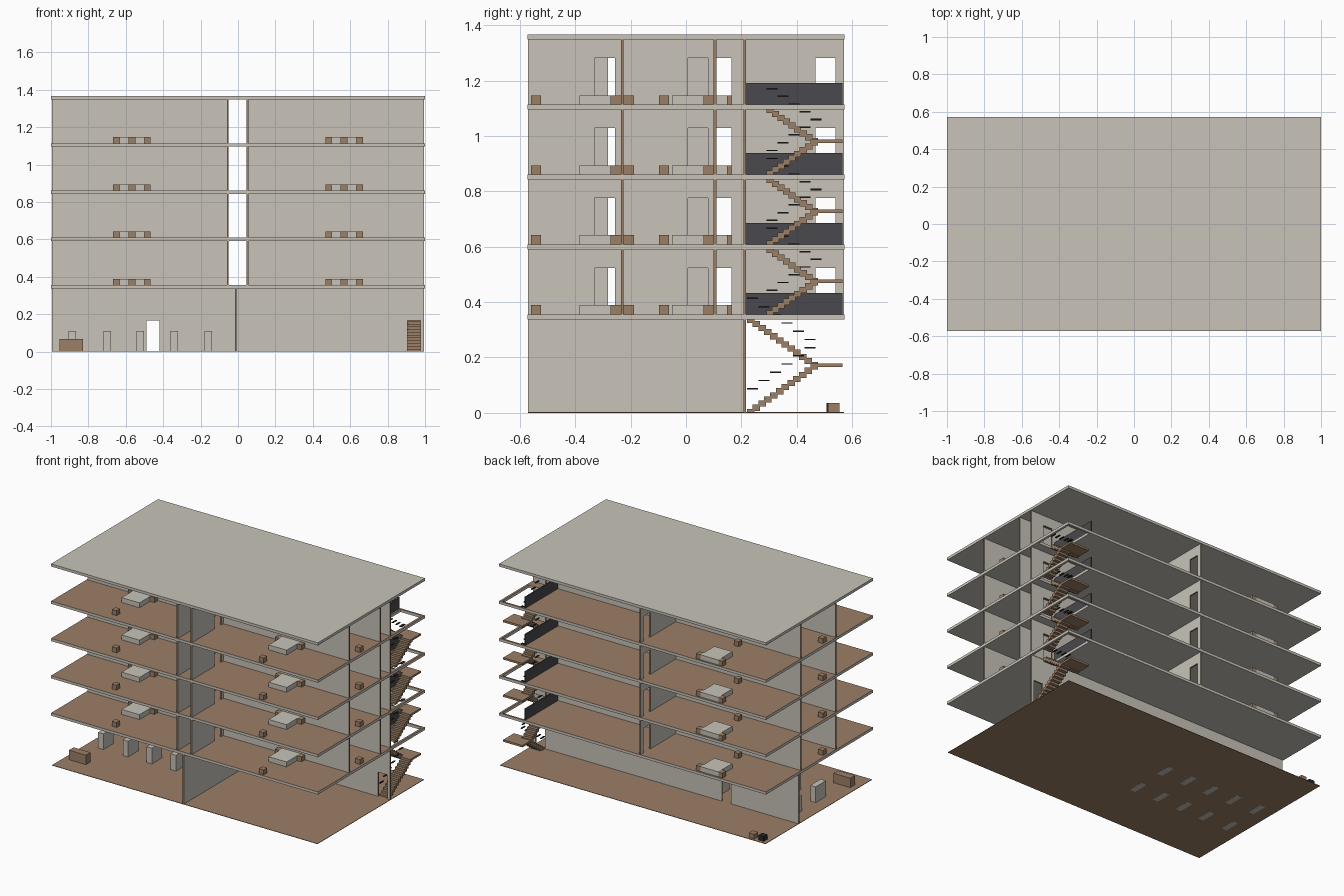
import bpy, bmesh
from mathutils import Matrix, Vector

cube = bpy.data.objects.get("Cube")
if cube:
    bpy.data.objects.remove(cube, do_unlink=True)


def material(name, r, g, b):
    m = bpy.data.materials.new(name)
    m.use_nodes = True
    m.diffuse_color = (r, g, b, 1)
    m.node_tree.nodes["Principled BSDF"].inputs["Base Color"].default_value = (r, g, b, 1)
    return m


PLASTER = material("pale plaster", 0.58, 0.55, 0.49)
WOOD = material("warm brown", 0.33, 0.215, 0.135)
CHARCOAL = material("charcoal", 0.067, 0.066, 0.075)
BLACK = material("black metal", 0.02, 0.02, 0.022)


def build(name, boxes, mats, rule=None):
    """Object made of boxes (x0, x1, y0, y1, z0, z1); rule picks a slot from a face normal."""
    bm = bmesh.new()
    for x0, x1, y0, y1, z0, z1 in boxes:
        centre = Vector((x0 + x1, y0 + y1, z0 + z1)) / 2
        size = Vector((x1 - x0, y1 - y0, z1 - z0))
        bmesh.ops.create_cube(bm, size=1, matrix=Matrix.LocRotScale(centre, None, size))
    bm.normal_update()
    if rule:
        for f in bm.faces:
            f.material_index = rule(f.normal)
    me = bpy.data.meshes.new(name)
    bm.to_mesh(me)
    bm.free()
    for m in mats:
        me.materials.append(m)
    ob = bpy.data.objects.new(name, me)
    bpy.context.collection.objects.link(ob)
    return ob


HX, HY = 1.0, 0.573
SLAB = 0.018
DOOR = 0.167
WALL = 0.01
TOPS = [0.356 + 0.2525 * i for i in range(5)]


def wall(name, axis, at, a, b, z0, z1, doors=()):
    """Thin wall along an axis with door gaps; ends and jambs are brown."""
    spans, start = [], a
    for d0, d1 in doors:
        spans += [(start, d0, z0), (d0, d1, z0 + DOOR)]
        start = d1
    spans.append((start, b, z0))
    lo, hi = at - WALL / 2, at + WALL / 2
    if axis == "x":
        boxes = [(s, e, lo, hi, z, z1) for s, e, z in spans]
        side = lambda n: 0 if abs(n.y) > 0.5 else 1
    else:
        boxes = [(lo, hi, s, e, z, z1) for s, e, z in spans]
        side = lambda n: 0 if abs(n.x) > 0.5 else 1
    build(name, boxes, [PLASTER, WOOD], side)


# Ground plate, upper floors with a stair opening, and roof
build("ground_plate", [(-0.995, 0.995, -0.57, 0.57, 0, 0.003)], [WOOD])
X0, X1, Y1 = 0.825, 0.985, 0.56
for i, top in enumerate(TOPS[:4]):
    y0 = 0.22 if i == 0 else 0.275
    z = top - SLAB
    build(f"floor_slab_{i + 1}",
          [(-HX, X0, -HY, HY, z, top), (X0, HX, -HY, y0, z, top),
           (X1, HX, y0, HY, z, top), (X0, X1, Y1, HY, z, top)],
          [PLASTER, WOOD], lambda n: 1 if n.z > 0.5 else 0)
build("roof_slab", [(-HX, HX, -HY, HY, TOPS[4] - SLAB, TOPS[4])], [PLASTER])

# Ground floor walls
g_top = TOPS[0] - SLAB
wall("ground_long_wall", "x", 0.212, -0.995, 0.995, 0, g_top, [(-0.49, -0.42), (0.905, 0.975)])
wall("ground_cross_wall", "y", -0.012, -0.57, 0.207, 0, g_top)

# Upper floor walls
for i in range(4):
    z0, z1 = TOPS[i], TOPS[i + 1] - SLAB
    n = i + 1
    wall(f"right_cross_wall_{n}", "y", -0.055, -0.57, 0.57, z0, z1,
         [(-0.282, -0.21), (0.093, 0.165), (0.468, 0.54)])
    wall(f"left_cross_wall_{n}", "y", 0.05, -0.57, 0.11, z0, z1,
         [(-0.33, -0.257), (0.008, 0.08)])
    for y in (-0.185, 0.19):
        wall(f"right_room_wall_{n}", "x", y, -0.995, -0.06, z0, z1)
    for y in (-0.23, 0.105):
        wall(f"left_room_wall_{n}", "x", y, 0.055, 0.995, z0, z1)
    wall(f"corridor_wall_{n}", "x", 0.212, 0.05, 0.995, z0, z1, [(0.83, 0.9)])
    build(f"stair_guard_{n}", [(0.807, 0.813, 0.217, 0.565, z0, z0 + 0.077)], [CHARCOAL])


# Bedroom furniture: bed against the wall, two bedside boxes, one box opposite
def bedroom(tag, cx, head, z):
    h = z + 0.033
    build("bed_" + tag, [(cx - 0.067, cx + 0.067, head - 0.15, head, z, h)], [PLASTER])
    boxes = [(cx + s * 0.082 - 0.018, cx + s * 0.082 + 0.018, head - 0.037, head, z, h) for s in (-1, 1)]
    boxes.append((cx - 0.018, cx + 0.018, head - 0.325, head - 0.288, z, h))
    build("bedside_boxes_" + tag, boxes, [WOOD])


for i in range(4):
    z = TOPS[i]
    for k in range(3):
        bedroom(f"right_{i + 1}_{k + 1}", -0.567, -0.19 + 0.375 * k, z)
    for k in range(2):
        bedroom(f"left_{i + 1}_{k + 1}", 0.567, -0.235 + 0.335 * k, z)
    build(f"end_boxes_{i + 1}",
          [(s * 0.965 - 0.018, s * 0.965 + 0.018, -0.098, -0.062, z, z + 0.033) for s in (-1, 1)],
          [WOOD])


# Stairs: two opposed flights with a landing, plus short rail bars
def stairs(tag, z0, z1, y0, steps):
    mid, y_land = (z0 + z1) / 2, 0.47
    run = (y_land - y0) / steps
    rise = (mid - z0) / steps
    treads, bars = [], []
    for k in range(steps):
        y = y0 + run * k
        up = z0 + rise * (k + 1)
        down = z1 - rise * k
        treads.append((0.905, 0.975, y, y + run * 1.3, max(z0, up - 0.022), up))
        treads.append((0.83, 0.9, y, y + run * 1.3, down - 0.022 - SLAB / 2, down - SLAB / 2))
        if k % 2 == 0:
            bars.append((0.902, 0.912, y, y + 0.04, up + 0.07, up + 0.075))
            bars.append((0.893, 0.903, y, y + 0.04, down + 0.055, down + 0.06))
    treads.append((0.83, 0.975, y_land, 0.565, mid - 0.013, mid))
    build("stair_flights_" + tag, treads, [WOOD])
    build("stair_rail_bars_" + tag, bars, [BLACK])


stairs("ground", 0, TOPS[0], 0.22, 12)
for i in range(3):
    stairs(str(i + 1), TOPS[i], TOPS[i + 1], 0.29, 9)

# Ground floor stands, desk and outside bins
stands = [(x - 0.02, x + 0.02, y - 0.055, y + 0.055, -0.0005, 0.11)
          for x in (-0.885, -0.7, -0.522, -0.342, -0.16) for y in (-0.15, 0.105)]
build("display_stands", stands, [PLASTER])
build("reception_desk", [(-0.955, -0.828, -0.445, -0.395, 0, 0.067)], [WOOD])
build("brown_bin", [(-0.9, -0.86, 0.513, 0.555, 0, 0.035)], [WOOD])
build("dark_bin", [(-0.967, -0.927, 0.508, 0.55, 0, 0.035)], [BLACK])
